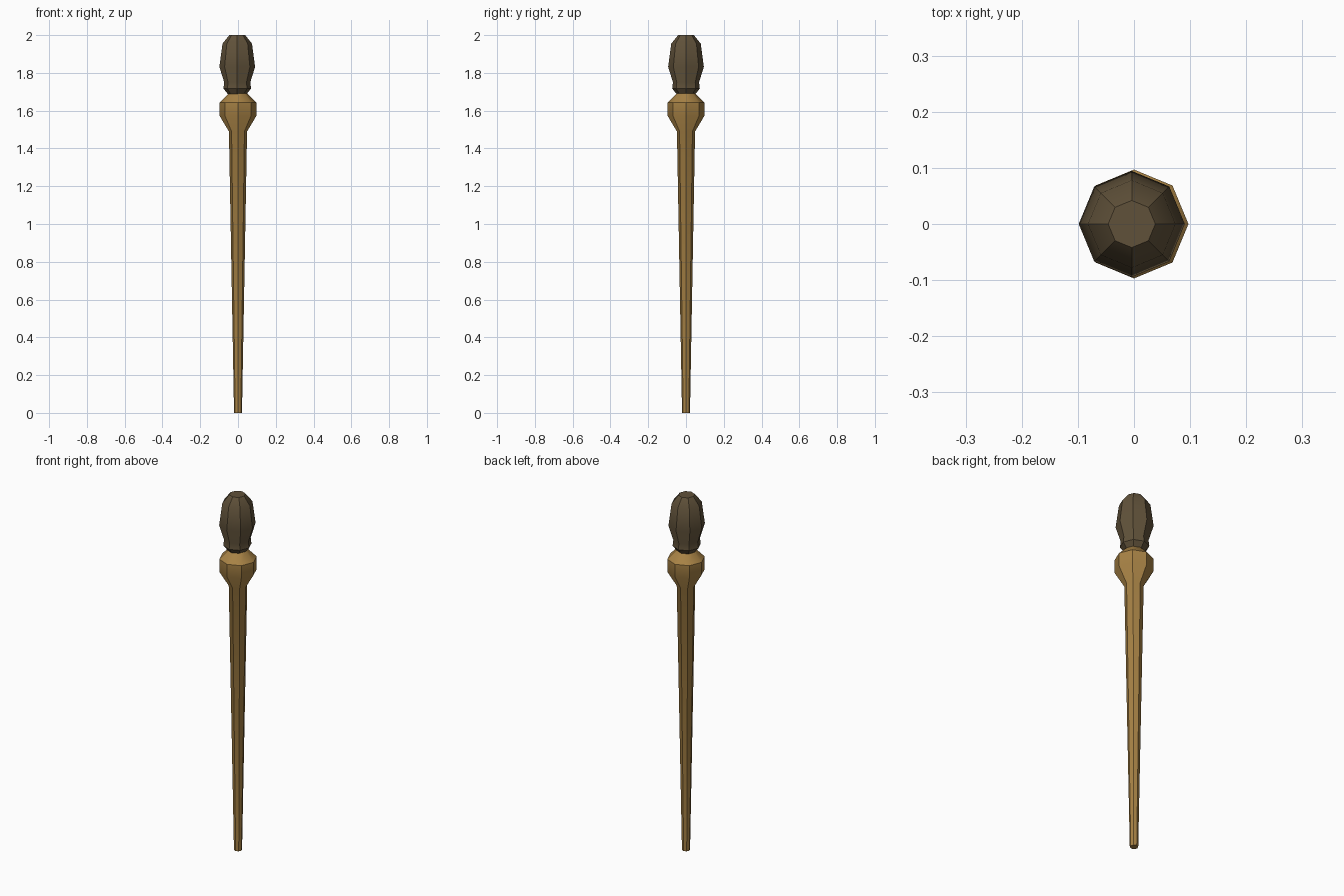
import bpy, math

if "Cube" in bpy.data.objects:
    bpy.data.objects.remove(bpy.data.objects["Cube"])


def material(name, rgb):
    m = bpy.data.materials.new(name)
    m.diffuse_color = (*rgb, 1)
    m.use_nodes = True
    m.node_tree.nodes["Principled BSDF"].inputs["Base Color"].default_value = m.diffuse_color
    return m


def turned(name, profile, mat, cx=0.0, sides=8):
    """Eight-sided turned part from (radius, height) rings, capped at both ends."""
    verts, faces = [], []
    for r, z in profile:
        for i in range(sides):
            a = 2 * math.pi * i / sides
            verts.append((cx + r * math.cos(a), r * math.sin(a), z))
    for k in range(len(profile) - 1):
        for i in range(sides):
            j = (i + 1) % sides
            a, b = k * sides, (k + 1) * sides
            faces.append((a + i, a + j, b + j, b + i))
    faces.append(tuple(reversed(range(sides))))
    top = (len(profile) - 1) * sides
    faces.append(tuple(range(top, top + sides)))
    me = bpy.data.meshes.new(name)
    me.from_pydata(verts, [], faces)
    me.materials.append(mat)
    ob = bpy.data.objects.new(name, me)
    bpy.context.collection.objects.link(ob)
    bpy.ops.object.select_all(action='DESELECT')
    ob.select_set(True)
    bpy.context.view_layer.objects.active = ob
    bpy.ops.object.shade_smooth_by_angle(angle=math.radians(35))
    return ob


wood = material("golden wood", (0.39, 0.225, 0.06))
dark = material("dark brown", (0.117, 0.083, 0.042))

# Tapered shaft with flared collar
turned("handle", [(0.021, 0), (0.048, 1.49), (0.097, 1.572),
                  (0.097, 1.643), (0.045, 1.695)], wood)

# Bulbous head, very slightly off axis
turned("head", [(0.05, 1.688), (0.073, 1.717), (0.069, 1.75),
                (0.0945, 1.832), (0.078, 1.955), (0.042, 2.0)], dark, cx=-0.004)
